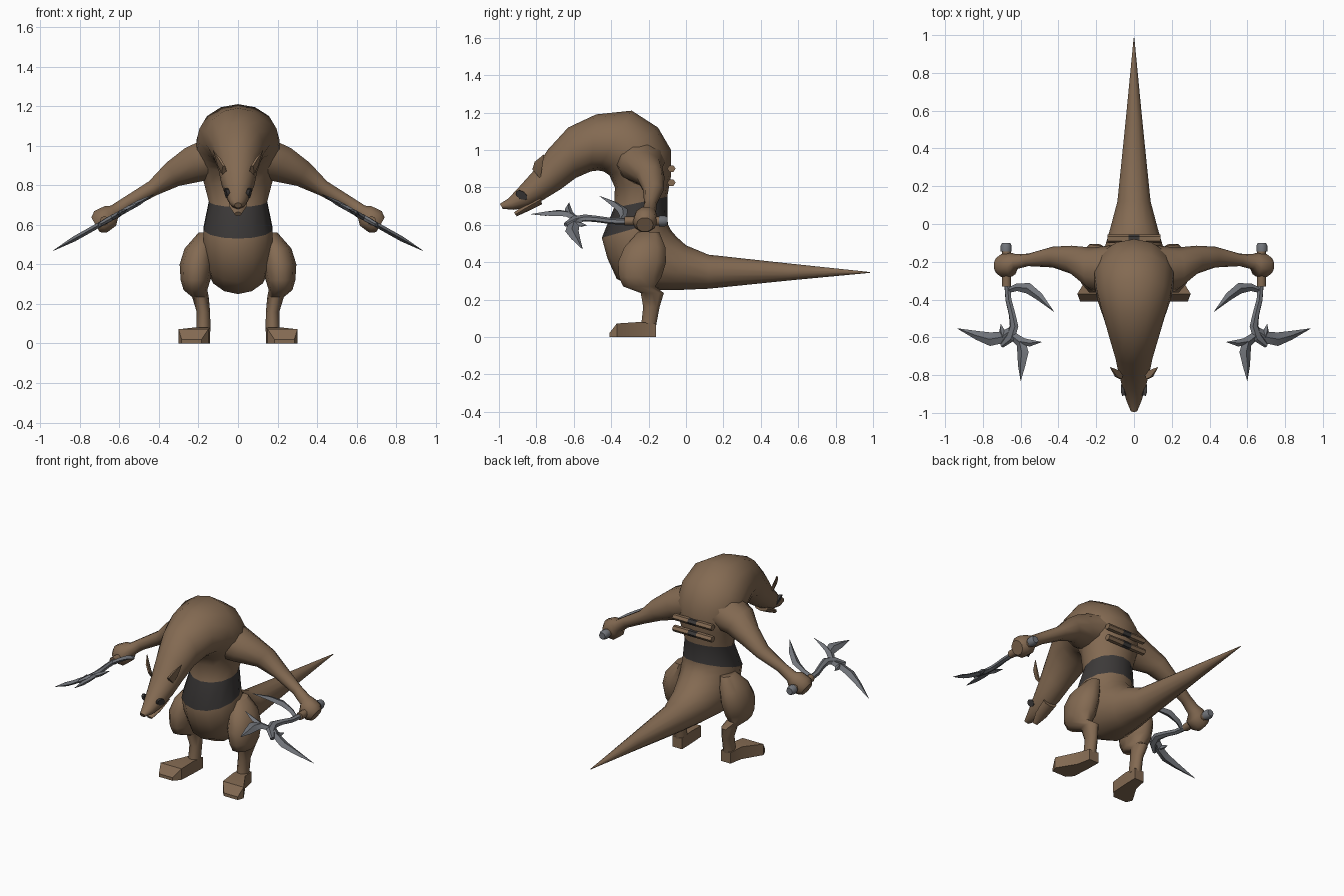
import bpy, bmesh, math
from mathutils import Vector


def material(name, rgb):
    m = bpy.data.materials.new(name)
    m.diffuse_color = (*rgb, 1)
    return m


BROWN = material("brown_hide", (0.23, 0.145, 0.085))
DARK = material("dark_cloth", (0.045, 0.041, 0.04))
STEEL = material("steel", (0.17, 0.18, 0.20))


def loft(name, rings, sides, mats, mirror=False, rule=None, twist=0.0, angle=50):
    """Skin rings given as (centre, half axis u, half axis v); rule maps segment to material."""
    bm = bmesh.new()
    loops = []
    for c, u, v in rings:
        c, u, v = Vector(c), Vector(u), Vector(v)
        loops.append([bm.verts.new(c + u * math.cos(a) + v * math.sin(a))
                      for a in (2 * math.pi * (i + twist) / sides for i in range(sides))])
    for k in range(len(loops) - 1):
        for i in range(sides):
            j = (i + 1) % sides
            f = bm.faces.new((loops[k][i], loops[k][j], loops[k + 1][j], loops[k + 1][i]))
            if rule:
                f.material_index = rule(k)
    bm.faces.new(loops[0])
    bm.faces.new(loops[-1])
    bmesh.ops.recalc_face_normals(bm, faces=bm.faces)
    me = bpy.data.meshes.new(name)
    bm.to_mesh(me)
    bm.free()
    for m in mats:
        me.materials.append(m)
    ob = bpy.data.objects.new(name, me)
    bpy.context.collection.objects.link(ob)
    bpy.ops.object.select_all(action='DESELECT')
    ob.select_set(True)
    bpy.context.view_layer.objects.active = ob
    bpy.ops.object.shade_smooth_by_angle(angle=math.radians(angle))
    if mirror:
        mod = ob.modifiers.new("Mirror", 'MIRROR')
        mod.use_mirror_merge = False
    return ob


def spine(rows):
    """Rings across the body from (back y, back z, front y, front z, half width)."""
    return [((0, (a + c) / 2, (b + d) / 2), (0, (c - a) / 2, (d - b) / 2), (w, 0, 0))
            for a, b, c, d, w in rows]


# Tail, hips, waist, hunched back, neck and head in one skin; the waist is wrapped
body = [
    (0.985, 0.347, 0.985, 0.343, 0.002), (0.55, 0.393, 0.55, 0.302, 0.045),
    (0.12, 0.44, 0.12, 0.258, 0.09), (0.0, 0.49, -0.07, 0.25, 0.13),
    (-0.05, 0.535, -0.25, 0.25, 0.16), (-0.08, 0.57, -0.37, 0.31, 0.175),
    (-0.095, 0.60, -0.42, 0.42, 0.18), (-0.10, 0.63, -0.45, 0.53, 0.178),
    (-0.10, 0.75, -0.385, 0.69, 0.15), (-0.08, 0.86, -0.38, 0.80, 0.18),
    (-0.08, 1.0, -0.41, 0.865, 0.21), (-0.15, 1.12, -0.44, 0.885, 0.215),
    (-0.29, 1.21, -0.47, 0.89, 0.20), (-0.48, 1.19, -0.51, 0.885, 0.165),
    (-0.63, 1.12, -0.59, 0.85, 0.13), (-0.74, 1.0, -0.67, 0.79, 0.10),
    (-0.80, 0.905, -0.76, 0.735, 0.085), (-0.885, 0.81, -0.84, 0.695, 0.062),
    (-0.95, 0.74, -0.92, 0.68, 0.04), (-0.995, 0.712, -0.98, 0.685, 0.018),
]
loft("body", spine(body), 14, [BROWN, DARK], rule=lambda k: int(k == 7))
loft("lower_jaw", spine([(-0.78, 0.76, -0.77, 0.71, 0.05), (-0.86, 0.71, -0.85, 0.67, 0.042),
                         (-0.92, 0.665, -0.905, 0.645, 0.018)]), 8, [BROWN])

# Ears and eyes
loft("ear", [((0.07, -0.80, 0.87), (0.012, 0, 0), (0, 0.025, -0.03)),
             ((0.095, -0.79, 0.915), (0.012, 0, 0), (0, 0.022, -0.025)),
             ((0.125, -0.76, 0.975), (0.002, 0, 0), (0, 0.002, 0))], 6, [BROWN], True)
loft("eye", [((0.045, -0.875, 0.755), (0, 0.032, -0.022), (0.008, 0.012, 0.02)),
             ((0.062, -0.88, 0.758), (0, 0.03, -0.02), (0.008, 0.011, 0.018))],
     8, [DARK], True)

# Arms with fists, sloping down and outwards
arm = [
    (0.10, -0.25, 0.94, 0.14, 0.12), (0.22, -0.24, 0.905, 0.115, 0.10),
    (0.33, -0.19, 0.855, 0.075, 0.07), (0.43, -0.175, 0.785, 0.055, 0.042),
    (0.56, -0.19, 0.71, 0.033, 0.035), (0.625, -0.20, 0.665, 0.04, 0.038),
    (0.645, -0.215, 0.645, 0.062, 0.06), (0.695, -0.22, 0.615, 0.065, 0.066),
    (0.72, -0.22, 0.60, 0.045, 0.045),
]
loft("arm", [((x, y, z), (0, a, 0), (0.5 * b, 0, 0.87 * b)) for x, y, z, a, b in arm],
     10, [BROWN], True)

# Legs: thigh, hock, shin
leg = [
    (0.16, -0.20, 0.56, 0.04, 0.06), (0.195, -0.22, 0.48, 0.075, 0.115),
    (0.21, -0.235, 0.40, 0.085, 0.135), (0.215, -0.245, 0.32, 0.075, 0.12),
    (0.215, -0.25, 0.27, 0.06, 0.09), (0.19, -0.18, 0.235, 0.042, 0.065),
    (0.175, -0.185, 0.16, 0.034, 0.046), (0.175, -0.20, 0.06, 0.036, 0.042),
]
loft("leg", [((x, y, z), (a, 0, 0), (0, b, 0)) for x, y, z, a, b in leg], 10, [BROWN], True)

# Feet, splayed wedges: y, x centre, half width, height
R2 = math.sqrt(2)
loft("foot", [((x, y, h / 2), (w * R2, 0, 0), (0, 0, h / 2 * R2)) for y, x, w, h in
              ((-0.16, 0.175, 0.034, 0.07), (-0.25, 0.185, 0.042, 0.08),
               (-0.37, 0.225, 0.075, 0.072), (-0.41, 0.235, 0.05, 0.02))],
     4, [BROWN], True, twist=0.5, angle=30)

# Rolls carried on the back, dark in the middle
for n, z in enumerate((0.825, 0.90)):
    loft(f"back_roll_{n + 1}", [((x, -0.078, z), (0, 0.022, 0), (0, 0, 0.02))
                                for x in (-0.14, -0.03, 0.03, 0.14)],
         6, [BROWN, DARK], rule=lambda k: int(k == 1), angle=30)

# Weapon grip and end cap
loft("weapon_grip", [((0.675, y, 0.62), (0.024, 0, 0), (0, 0, 0.024))
                     for y in (-0.13, -0.33)], 8, [BROWN], True)
loft("grip_cap", [((0.677, y, 0.62), (r, 0, 0), (0, 0, r))
                  for y, r in ((-0.10, 0.022), (-0.115, 0.029), (-0.145, 0.029))],
     8, [STEEL], True)

# Weapon blades lie in a plane tilted down and outwards
SLOPE = -0.56
NORMAL = Vector((-SLOPE, 0, 1)).normalized()


def blade(name, pts, thick=0.013, sides=4):
    """Diamond-section blade along (x, y, half width) points."""
    ps = [Vector((x, y, 0.62 + SLOPE * (x - 0.665))) for x, y, w in pts]
    rings = []
    for i, p in enumerate(ps):
        t = ps[min(i + 1, len(ps) - 1)] - ps[max(i - 1, 0)]
        w = pts[i][2]
        rings.append((p, NORMAL.cross(t).normalized() * w, NORMAL * min(thick, w)))
    loft(name, rings, sides, [STEEL], True, angle=30)


blade("weapon_shaft", [(0.672, -0.30, 0.018), (0.665, -0.40, 0.018), (0.645, -0.48, 0.02),
                       (0.635, -0.54, 0.026), (0.655, -0.60, 0.03), (0.70, -0.645, 0.012)],
      0.016, 6)
blade("inner_blade", [(0.675, -0.355, 0.012), (0.62, -0.335, 0.02), (0.56, -0.34, 0.029),
                      (0.50, -0.385, 0.022), (0.425, -0.463, 0.001)])
blade("outer_blade", [(0.64, -0.56, 0.02), (0.70, -0.60, 0.032), (0.76, -0.61, 0.036),
                      (0.83, -0.59, 0.024), (0.935, -0.553, 0.001)])
blade("outer_barb", [(0.69, -0.60, 0.02), (0.70, -0.56, 0.014), (0.705, -0.53, 0.001)])
blade("front_blade", [(0.655, -0.58, 0.02), (0.60, -0.625, 0.03), (0.588, -0.68, 0.034),
                      (0.595, -0.75, 0.022), (0.60, -0.83, 0.001)])
blade("front_barb", [(0.61, -0.62, 0.022), (0.55, -0.63, 0.018), (0.49, -0.625, 0.001)])
